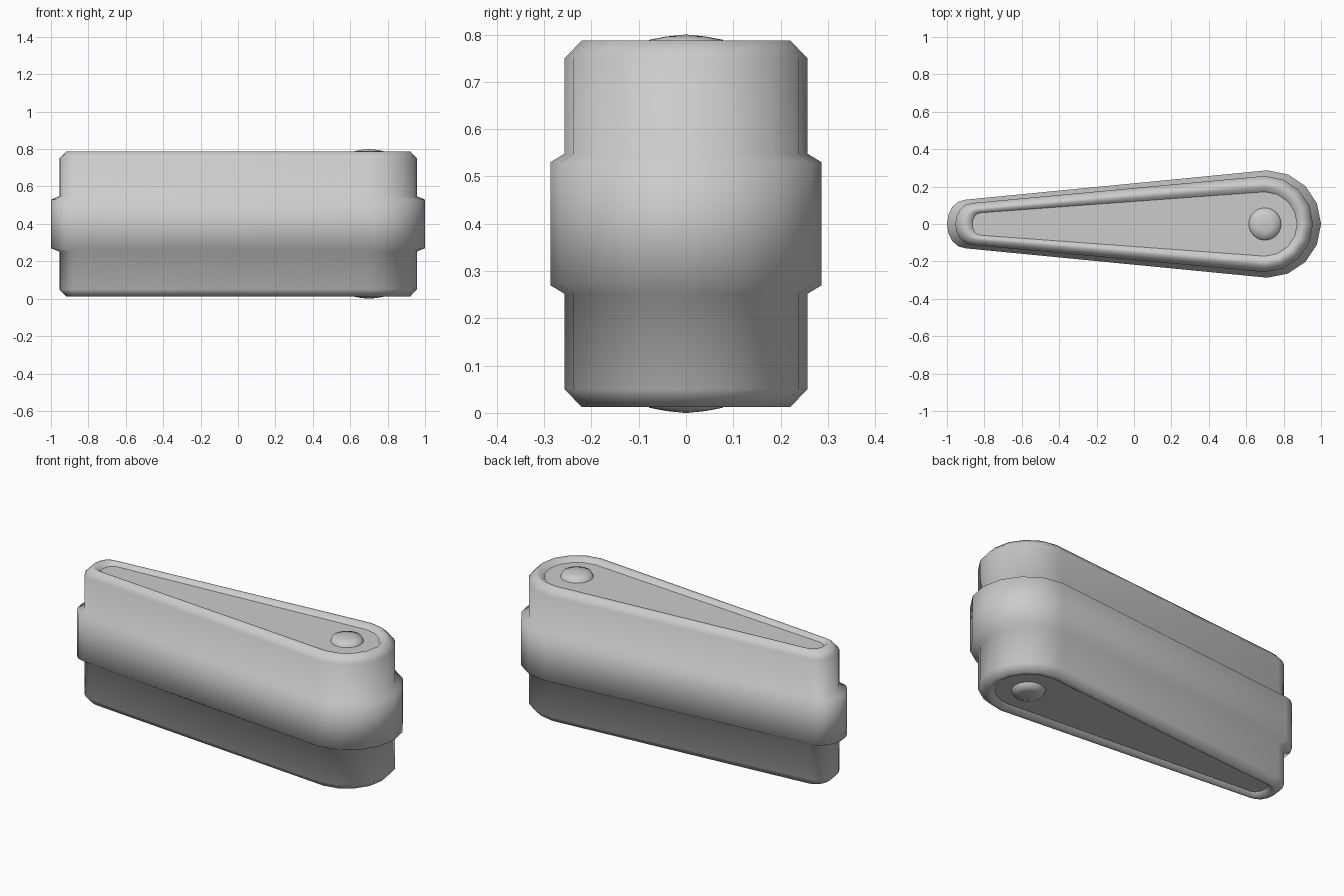
import bpy, bmesh
from math import sin, cos, pi

if "Cube" in bpy.data.objects:
    bpy.data.objects.remove(bpy.data.objects["Cube"])

ZC = 0.4  # mid height; everything is mirrored about it


def outline(cl, rl, wl, cr, rr):
    """Teardrop outline: large round end at right, small one at left."""
    pts = [(cr + rr * cos(-pi / 2 + i * pi / 8), rr * sin(-pi / 2 + i * pi / 8)) for i in range(9)]
    pts += [(cl + rl * cos(pi / 2 + i * pi / 8), wl * sin(pi / 2 + i * pi / 8)) for i in range(9)]
    return pts


def loft(name, rings, cap_start=False, cap_end=False, smooth=True):
    bm = bmesh.new()
    loops = [[bm.verts.new((x, y, z)) for x, y in pts] for pts, z in rings]
    for a, b in zip(loops, loops[1:]):
        n = len(a)
        for i in range(n):
            j = (i + 1) % n
            bm.faces.new((a[i], a[j], b[j], b[i]))
    if cap_start:
        bm.faces.new(list(reversed(loops[0])))
    if cap_end:
        bm.faces.new(loops[-1])
    for f in bm.faces:
        f.smooth = smooth
    me = bpy.data.meshes.new(name)
    bm.to_mesh(me)
    bm.free()
    ob = bpy.data.objects.new(name, me)
    bpy.context.collection.objects.link(ob)
    return ob


# Outlines: middle band, body wall, rim crest, rim inside edge
band = outline(-0.90, 0.10, 0.13, 0.713, 0.287)
wall = outline(-0.865, 0.09, 0.112, 0.70, 0.257)
crest = outline(-0.845, 0.073, 0.085, 0.70, 0.220)
crest_in = outline(-0.83, 0.055, 0.072, 0.70, 0.198)
inner = outline(-0.82, 0.045, 0.060, 0.70, 0.172)

# Housing with raised band and rounded rims, bottom to top
half = [(band, 0.13), (wall, 0.148), (wall, 0.35), (crest, 0.388),
        (crest_in, 0.388), (inner, 0.368)]
rings = [(p, ZC - h) for p, h in reversed(half)] + [(p, ZC + h) for p, h in half]
loft("housing", rings)

# Recessed flat panels and domed pins on both faces
for side, s in (("top", 1), ("bottom", -1)):
    bm = bmesh.new()
    pts = inner if s > 0 else inner[::-1]
    bm.faces.new([bm.verts.new((x, y, ZC + s * 0.368)) for x, y in pts])
    me = bpy.data.meshes.new(side + "_panel")
    bm.to_mesh(me)
    bm.free()
    bpy.context.collection.objects.link(bpy.data.objects.new(side + "_panel", me))

    dome = []
    for r, h in ((0.0875, 0.366), (0.078, 0.389), (0.042, 0.396), (0.003, 0.40)):
        dome.append(([(0.70 + r * cos(s * i * pi / 12), r * sin(s * i * pi / 12))
                      for i in range(24)], ZC + s * h))
    loft(side + "_pin", dome, cap_end=True)
